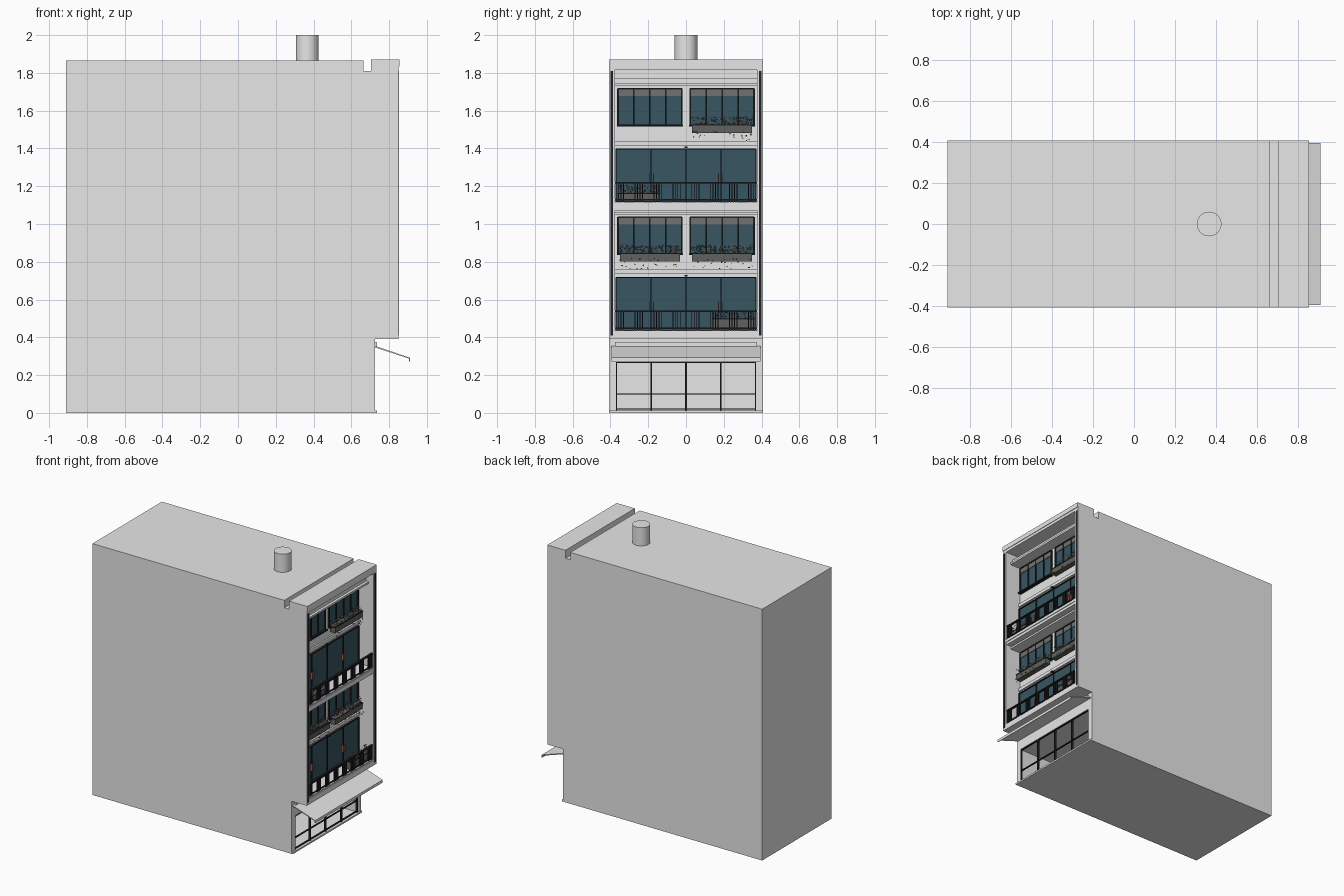
import bpy
import bmesh
import random
from mathutils import Matrix, Vector

random.seed(4)
cube = bpy.data.objects.get("Cube")
if cube:
    bpy.data.objects.remove(cube, do_unlink=True)


def material(name, r, g, b):
    m = bpy.data.materials.new(name)
    m.use_nodes = True
    m.diffuse_color = (r, g, b, 1)
    shader = next(n for n in m.node_tree.nodes if n.type == "BSDF_PRINCIPLED")
    shader.inputs["Base Color"].default_value = (r, g, b, 1)
    return m


WALL = material("pale_wall", .8, .8, .8)
METAL = material("dark_metal", .015, .015, .02)
GLASS = material("teal_glass", .04, .093, .122)
BLIND = material("grey_blind", .17, .17, .165)
PLANTER = material("planter_grey", .12, .12, .11)
LEAF = material("leaf_green", .13, .17, .09)
PETAL = material("petal_white", .75, .7, .68)
PINK = material("petal_pink", .55, .25, .25)
COPPER = material("copper_handle", .3, .12, .08)


def finish(name, bm, *mats):
    bmesh.ops.recalc_face_normals(bm, faces=bm.faces)
    mesh = bpy.data.meshes.new(name)
    bm.to_mesh(mesh)
    bm.free()
    for m in mats:
        mesh.materials.append(m)
    obj = bpy.data.objects.new(name, mesh)
    bpy.context.collection.objects.link(obj)
    return obj


def boxes(name, mat, items):
    """Each item is x0, x1, y0, y1, z0, z1."""
    bm = bmesh.new()
    for x0, x1, y0, y1, z0, z1 in items:
        size = Vector((x1 - x0, y1 - y0, z1 - z0))
        mid = Vector((x0 + x1, y0 + y1, z0 + z1)) / 2
        bmesh.ops.create_cube(bm, size=1, matrix=Matrix.Translation(mid) @ Matrix.Diagonal(size).to_4x4())
    return finish(name, bm, mat)


def extrude_profile(name, mat, points, half):
    """Extrude an x-z outline across the width."""
    bm = bmesh.new()
    face = bm.faces.new([bm.verts.new((x, -half, z)) for x, z in points])
    new = bmesh.ops.extrude_face_region(bm, geom=[face])["geom"]
    verts = [v for v in new if isinstance(v, bmesh.types.BMVert)]
    bmesh.ops.translate(bm, verts=verts, vec=(0, 2 * half, 0))
    return finish(name, bm, mat)


HALF = .407      # half width of the building
INNER = .375     # half width of the recessed facade
BACK = .725      # facade plane
FRONT = .85      # front edge of the side fins
ROOM = .42       # back wall of the shop

# Main body with the roof gutter, overhanging parapet and shop recess
extrude_profile("building_body", WALL, [
    (-.91, 0), (ROOM, 0), (ROOM, .27), (BACK, .27), (BACK, 1.815), (FRONT, 1.815),
    (FRONT, 1.87), (.705, 1.87), (.705, 1.81), (.665, 1.81), (.665, 1.865), (-.91, 1.865)], HALF)

# Side fins, shop side walls and shop floor
boxes("side_fins", WALL, [(BACK, FRONT, min(s * INNER, s * HALF), max(s * INNER, s * HALF), .39, 1.815)
                          for s in (-1, 1)])
boxes("shop_walls", WALL, [(ROOM, BACK, min(s * .37, s * HALF), max(s * .37, s * HALF), 0, .27)
                           for s in (-1, 1)])
boxes("shop_floor", WALL, [(ROOM, BACK + .01, -HALF, HALF, 0, .012)])
boxes("fin_strips", METAL, [(FRONT, FRONT + .003, s * .394 - .007, s * .394 + .007, .41, 1.81)
                            for s in (-1, 1)])

# Parapet trim and chimney
boxes("parapet_trim", WALL, [(FRONT, FRONT + .004, -HALF, HALF, 1.835, 1.87)])
bm = bmesh.new()
bmesh.ops.create_cone(bm, cap_ends=True, segments=32, radius1=.06, radius2=.06, depth=.15,
                      matrix=Matrix.Translation((.367, 0, 1.925)))
chimney = finish("chimney", bm, WALL)
bpy.context.view_layer.objects.active = chimney
chimney.select_set(True)
bpy.ops.object.shade_smooth_by_angle()
chimney.select_set(False)


def flowers(name, x, y0, y1, z, count, trailing):
    """Scatter small leaves and petals along a planter, some hanging below."""
    bm = bmesh.new()
    for i in range(count):
        hang = i < trailing
        height = random.uniform(-.085, -.03) if hang else random.uniform(-.005, .04)
        spot = Vector((x + (.025 if hang else random.uniform(-.02, .02)), random.uniform(y0, y1), z + height))
        turn = Matrix.Rotation(random.uniform(0, 6), 4, Vector((random.random(), random.random(), 1)))
        made = bmesh.ops.create_icosphere(bm, subdivisions=1, radius=random.uniform(.003, .0065),
                                          matrix=Matrix.Translation(spot) @ turn @ Matrix.Diagonal((1, 1, .5, 1)))
        kind = random.choice((0, 0, 0, 1, 1, 2))
        for f in {f for v in made["verts"] for f in v.link_faces}:
            f.material_index = kind
    finish(name, bm, LEAF, PETAL, PINK)


def glazing(name, y0, y1, z0, z1, panes, bar):
    """Glass sheet with an outer frame and evenly spaced mullions."""
    boxes(name + "_glass", GLASS, [(BACK - .005, BACK + .004, y0, y1, z0, z1)])
    x0, x1 = BACK, BACK + .012
    step = (y1 - y0) / panes
    bars = [(x0, x1, y0 + i * step - bar, y0 + i * step + bar, z0, z1) for i in range(panes + 1)]
    bars += [(x0, x1, y0, y1, z - bar, z + bar) for z in (z0, z1)]
    boxes(name + "_frame", METAL, bars)


def planter_box(name, x, y0, y1, z0, z1, count, trailing):
    boxes(name + "_planter", PLANTER, [(x - .02, x + .02, y0, y1, z0, z1)])
    boxes(name + "_planter_rim", METAL, [(x - .022, x + .022, y0 - .003, y1 + .003, z1 - .006, z1)])
    flowers(name + "_flowers", x, y0, y1, z1, count, trailing)


def balcony(name, z):
    """Slab, sliding doors and railing; z is the slab top."""
    boxes(name + "_slab", WALL, [(BACK, FRONT - .005, -INNER, INNER, z - .045, z),
                                 (BACK, FRONT, -INNER, INNER, z - .025, z - .008)])
    glazing(name + "_doors", -.37, .37, z, z + .28, 4, .003)
    boxes(name + "_handles", COPPER, [(BACK, BACK + .022, y - .002, y + .002, z + .1, z + .15)
                                      for y in (-.192, -.172, .172, .192)])
    boxes(name + "_lamp", METAL, [(BACK, BACK + .03, -.008, .008, z + .285, z + .292)])
    boxes(name + "_lintel", WALL, [(BACK, BACK + .012, -INNER, INNER, z + .298, z + .322)])
    x0, x1 = FRONT - .015, FRONT - .007
    rail = [(x0 - .004, x1 + .004, -INNER, INNER, z + .098, z + .106),
            (x0, x1, -INNER, INNER, z + .008, z + .015)]
    for i in range(-3, 5):
        for j in range(4):
            y = (i - .5) * .1 + (j - 1.5) * .013
            rail.append((x0, x1, y - .002, y + .002, z, z + .1))
    boxes(name + "_railing", METAL, rail)


def window_floor(name, z, planted):
    """Two windows with blinds and sills beneath a thin ledge; z is the sill."""
    for side, y0, y1 in (("right", -.36, -.022), ("left", .022, .36)):
        part = name + "_" + side
        glazing(part, y0, y1, z, z + .195, 4, .004)
        boxes(part + "_blind", BLIND, [(BACK, BACK + .009, y0, y1, z + .155, z + .195)])
        boxes(part + "_sill", METAL, [(BACK, BACK + .025, y0 - .005, y1 + .005, z - .007, z + .003)])
        if side in planted:
            planter_box(part, .757, y0 + .01, y1 - .01, z - .04, z + .005, 190, 25)
    boxes(name + "_ledge", WALL, [(BACK, .81, -INNER, INNER, z + .208, z + .222),
                                  (BACK, .79, -INNER, INNER, z + .222, z + .252)])


# Two repeated pairs of storeys
balcony("lower_balcony", .437)
window_floor("lower_windows", .842, ("left", "right"))
balcony("upper_balcony", 1.117)
window_floor("upper_windows", 1.522, ("left",))

# Planters standing behind the railings
planter_box("lower_balcony", .81, .14, .36, .44, .5, 130, 0)
planter_box("upper_balcony", .81, -.36, -.14, 1.12, 1.165, 130, 0)

# Shop front: fascia, awning and window bars
boxes("shop_fascia", WALL, [(BACK, BACK + .012, -INNER, INNER, .35, .375),
                            (BACK, FRONT, -HALF, HALF, .39, .412)])
extrude_profile("awning", WALL, [(BACK, .355), (.91, .292), (.91, .272), (.906, .272),
                                 (.906, .287), (BACK, .347)], .395)
shop = [(BACK - .015, BACK, i * .184 - .004, i * .184 + .004, .012, .27) for i in range(-2, 3)]
shop += [(BACK - .013, BACK - .002, -.37, .37, z - .003, z + .003) for z in (.02, .1, .266)]
boxes("shop_window_bars", METAL, shop)
